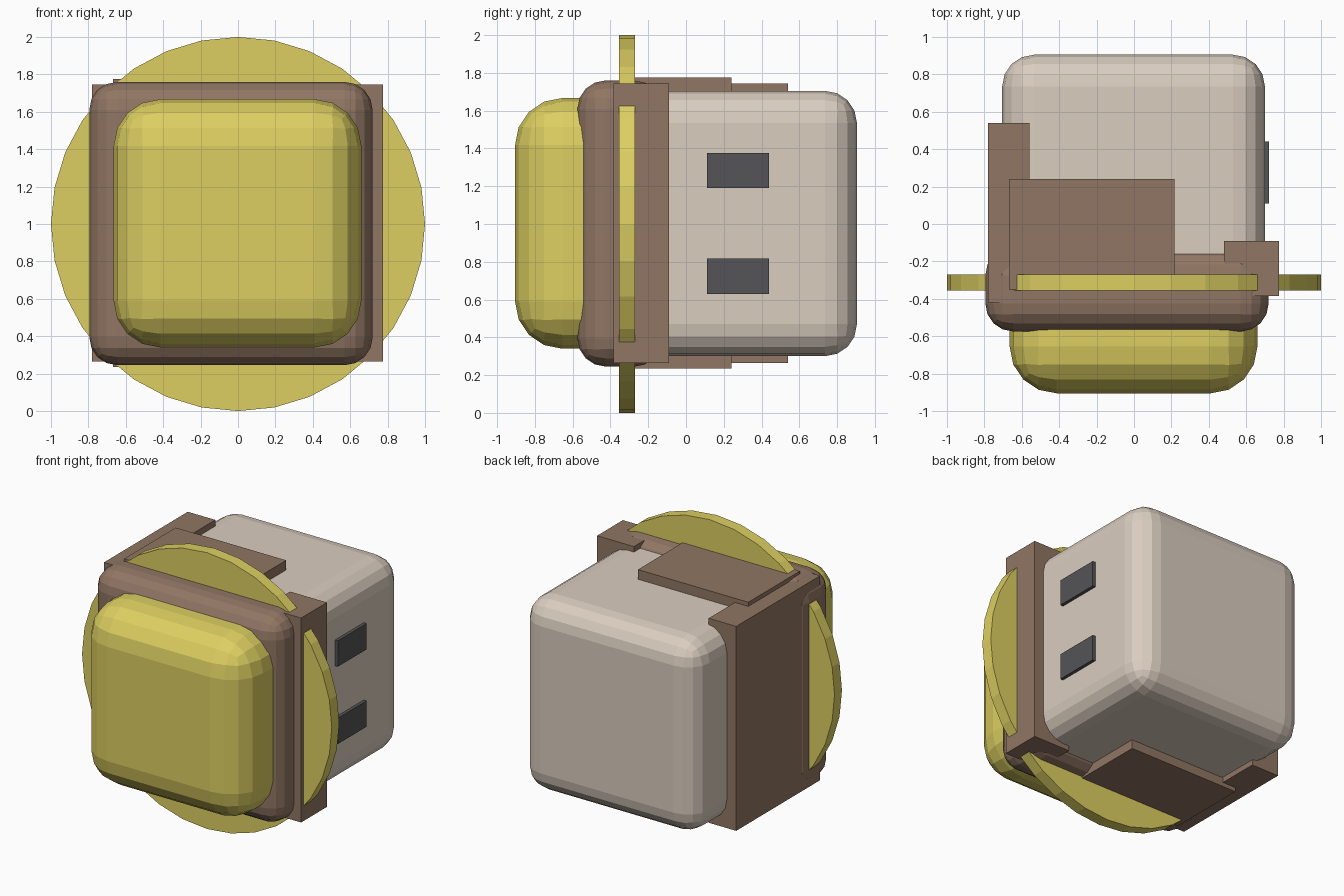
import bpy
import math

if "Cube" in bpy.data.objects:
    bpy.data.objects.remove(bpy.data.objects["Cube"])


def material(name, rgb):
    m = bpy.data.materials.new(name)
    m.diffuse_color = (*rgb, 1)
    m.use_nodes = True
    m.node_tree.nodes["Principled BSDF"].inputs["Base Color"].default_value = m.diffuse_color
    return m


YELLOW = material("yellow", (0.72, 0.62, 0.12))
BROWN = material("brown", (0.28, 0.18, 0.125))
BEIGE = material("beige", (0.70, 0.61, 0.52))
DARK = material("dark_grey", (0.09, 0.09, 0.095))


def box(name, x, y, z, mat, radius=0, segments=4):
    """Box from (min, max) extents, optionally with rounded edges."""
    size = [b - a for a, b in (x, y, z)]
    mid = [(a + b) / 2 for a, b in (x, y, z)]
    bpy.ops.mesh.primitive_cube_add(size=1, location=mid)
    ob = bpy.context.object
    ob.name = name
    ob.scale = size
    bpy.ops.object.transform_apply(location=False, rotation=False, scale=True)
    ob.data.materials.append(mat)
    if radius:
        bev = ob.modifiers.new("rounding", 'BEVEL')
        bev.width = radius
        bev.segments = segments
        bev.limit_method = 'NONE'
    return ob


# Rounded bodies: rear shell, middle collar, front cushion
box("rear_body", (-0.705, 0.70), (-0.50, 0.905), (0.30, 1.705), BEIGE, 0.17)
box("collar", (-0.795, 0.72), (-0.575, -0.125), (0.245, 1.76), BROWN, 0.15)
box("front_cushion", (-0.665, 0.66), (-0.905, -0.20), (0.34, 1.667), YELLOW, 0.25)

# Square-edged brown panels around the body
box("left_panel", (-0.78, -0.56), (-0.42, 0.54), (0.265, 1.745), BROWN)
box("right_panel", (0.48, 0.775), (-0.385, -0.09), (0.265, 1.745), BROWN)
box("centre_block", (-0.667, 0.217), (-0.35, 0.24), (0.235, 1.775), BROWN)

# Large thin disc
bpy.ops.mesh.primitive_cylinder_add(vertices=32, radius=1, depth=0.085,
                                    location=(0, -0.313, 1.0),
                                    rotation=(math.pi / 2, 0, 0))
disc = bpy.context.object
disc.name = "disc"
disc.data.materials.append(YELLOW)

# Two dark buttons on the right side
for label, z0 in (("lower", 0.63), ("upper", 1.19)):
    box(f"{label}_button", (0.66, 0.723), (0.11, 0.44), (z0, z0 + 0.187), DARK)
